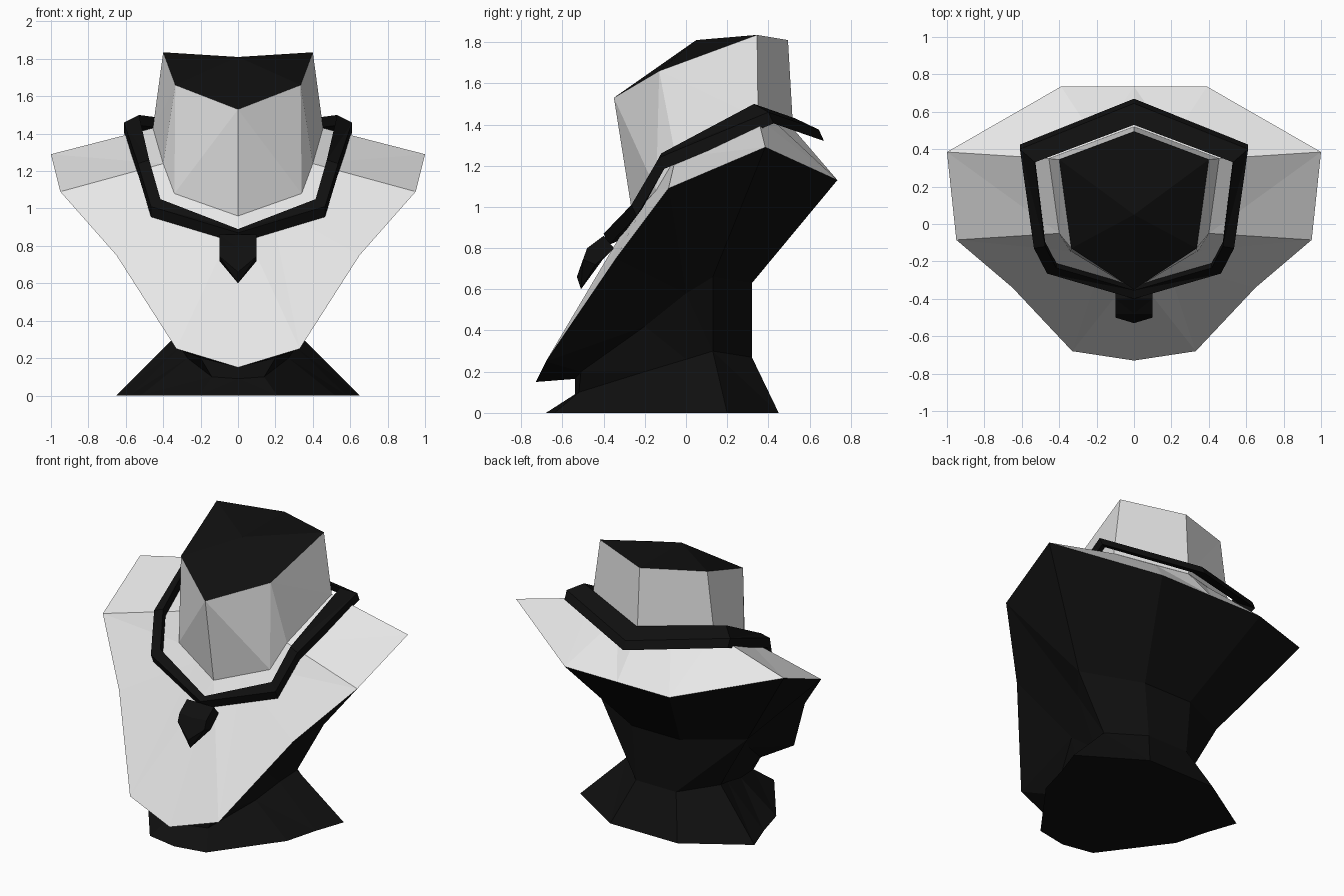
import bpy
import bmesh
from mathutils import Vector

cube = bpy.data.objects.get("Cube")
if cube:
    bpy.data.objects.remove(cube, do_unlink=True)


def material(name, value):
    mat = bpy.data.materials.new(name)
    mat.use_nodes = True
    color = (value, value, value, 1)
    mat.diffuse_color = color
    mat.node_tree.nodes["Principled BSDF"].inputs["Base Color"].default_value = color
    return mat


LIGHT = material("light grey", 0.8)
BLACK = material("black", 0.005)


def loft(name, half_rings, strip_mats, caps=None, mats=(LIGHT, BLACK)):
    """Loft mirrored half rings; caps are (start, end) pairs of centre and material,
    without caps the last ring joins the first."""
    bm = bmesh.new()

    def add(points, index):
        verts = []
        for p in points:
            if p not in verts:
                verts.append(p)
        if len(verts) == 3:
            bm.faces.new(verts).material_index = index

    cache = {}

    def vert(p):
        key = tuple(round(c, 4) for c in p)
        if key not in cache:
            cache[key] = bm.verts.new(key)
        return cache[key]

    def side(half, s):
        return [vert((p[0] * s, p[1], p[2])) for p in half]

    pairs = list(zip(half_rings, half_rings[1:]))
    if not caps:
        pairs.append((half_rings[-1], half_rings[0]))
    for s in (1, -1):
        for (upper, lower), index in zip(pairs, strip_mats):
            a, b = side(upper, s), side(lower, s)
            for i in range(len(a) - 1):
                add((a[i], a[i + 1], b[i + 1]), index)
                add((a[i], b[i + 1], b[i]), index)
        if caps:
            for half, (centre, index) in zip((half_rings[0], half_rings[-1]), caps):
                r, c = side(half, s), vert(centre)
                for i in range(len(r) - 1):
                    add((r[i], r[i + 1], c), index)
    bmesh.ops.recalc_face_normals(bm, faces=bm.faces[:])
    mesh = bpy.data.meshes.new(name)
    bm.to_mesh(mesh)
    bm.free()
    for m in mats:
        mesh.materials.append(m)
    obj = bpy.data.objects.new(name, mesh)
    bpy.context.collection.objects.link(obj)
    return obj


# Neck: light sides with a sloping black top
neck_top = [(0, -.35, 1.53), (.335, -.13, 1.66), (.335, -.13, 1.66),
            (.4, .345, 1.835), (0, .495, 1.81)]
neck_foot = [(0, -.26, .96), (.34, -.145, 1.08), (.4, -.05, 1.24),
             (.455, .35, 1.43), (0, .52, 1.38)]
loft("neck", [neck_top, neck_foot], [0],
     caps=(((0, .05, 1.81), 1), ((0, .1, 1.2), 0)))

# Torso: light chest and shoulders, black underside and waist
collar = [(0, -.26, .96), (.17, -.2, 1.02), (.34, -.145, 1.08), (.4, -.05, 1.24),
          (.455, .35, 1.43), (.2, .445, 1.4), (0, .52, 1.38)]
rim = [(0, -.73, .15), (.33, -.68, .25), (.65, -.34, .75), (.95, -.085, 1.09),
       (1, .385, 1.29), (.39, .735, 1.13), (0, .735, 1.13)]
waist = [(0, -.54, .165), (.2, -.51, .2), (.33, -.2, .42), (.45, 0, .58),
         (.55, .13, .66), (.18, .32, .63), (0, .32, .63)]
base_top = [(0, -.54, .09), (.14, -.52, .1), (.27, -.2, .2), (.31, 0, .26),
            (.35, .13, .3), (.15, .32, .27), (0, .32, .27)]
loft("torso", [collar, rim, waist, base_top], [0, 1, 1],
     caps=(((0, .1, 1.2), 0), ((0, 0, .22), 1)))

# Flared base
base_foot = [(0, -.68, 0), (.21, -.64, 0), (.52, -.22, 0), (.58, 0, 0),
             (.65, .2, 0), (.25, .45, 0), (0, .45, 0)]
loft("base", [base_top, base_foot], [0],
     caps=(((0, 0, .22), 0), ((0, 0, 0), 0)), mats=(BLACK,))

# Necklace band: angular loop with a rectangular section
inner = [(0, -.355, .89), (.415, -.235, 1.05), (.475, -.12, 1.26),
         (.53, .33, 1.5), (0, .53, 1.43)]
outer = [(0, -.4, .87), (.465, -.265, 1.01), (.535, -.13, 1.24),
         (.61, .4, 1.46), (0, .645, 1.375)]
drop = Vector((0, .025, -.055))
band = [inner, outer] + [[Vector(p) + drop for p in ring] for ring in (outer, inner)]
loft("necklace_band", band, [0] * 4, mats=(BLACK,))

# Pointed pendant
front = [(0, -.4, .86), (.1, -.4, .86), (.1, -.48, .8), (.1, -.5, .745), (0, -.53, .66)]
back = [(0, -.35, .8), (.1, -.35, .8), (.1, -.38, .77), (.1, -.44, .72), (0, -.51, .6)]
loft("pendant", [front, back], [0],
     caps=(((0, -.48, .79), 0), ((0, -.4, .75), 0)), mats=(BLACK,))
